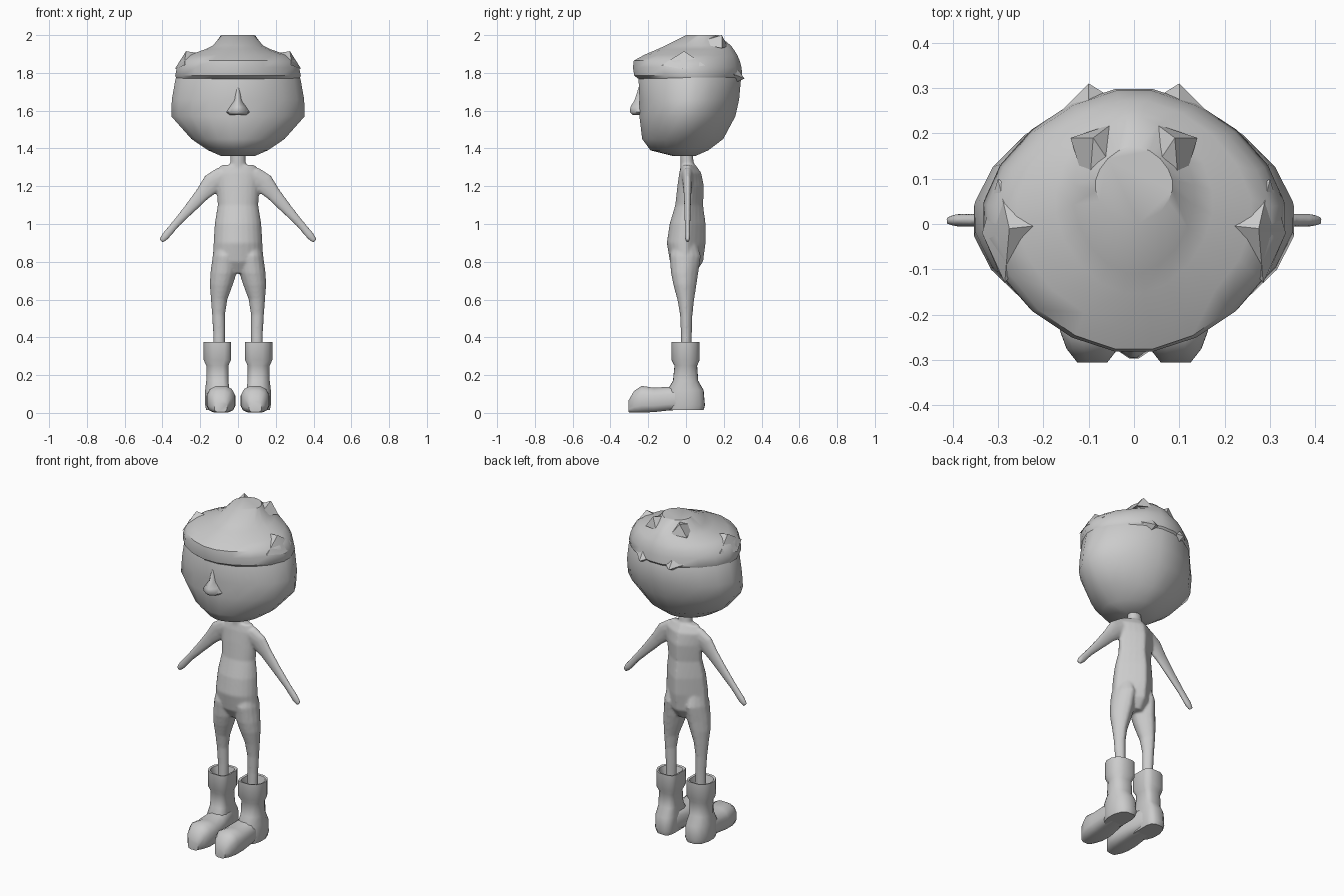
import bpy
import bmesh
from math import cos, sin, tau, radians
from mathutils import Vector

cube = bpy.data.objects.get("Cube")
if cube:
    bpy.data.objects.remove(cube, do_unlink=True)

grey = bpy.data.materials.new("plain grey")
grey.use_nodes = True
colour = (0.6, 0.6, 0.6, 1)
grey.diffuse_color = colour
grey.node_tree.nodes["Principled BSDF"].inputs["Base Color"].default_value = colour


def finish(name, bm, angle):
    bmesh.ops.recalc_face_normals(bm, faces=bm.faces)
    mesh = bpy.data.meshes.new(name)
    bm.to_mesh(mesh)
    bm.free()
    obj = bpy.data.objects.new(name, mesh)
    bpy.context.collection.objects.link(obj)
    mesh.materials.append(grey)
    bpy.ops.object.select_all(action="DESELECT")
    obj.select_set(True)
    bpy.context.view_layer.objects.active = obj
    bpy.ops.object.shade_smooth_by_angle(angle=radians(angle))
    return obj


def power(value, exponent):
    return abs(value) ** exponent * (1 if value > 0 else -1)


def loft(name, sections, sides=16, front=1.0, back=1.0, angle=50, side=1):
    """Skin rings given as (centre, half-axis u, half-axis v); exponents shape the -v and +v halves."""
    bm = bmesh.new()
    rings = []
    for centre, u, v in sections:
        ring = []
        for i in range(sides):
            a = tau * (i + 0.5) / sides
            e = back if sin(a) > 0 else front
            p = Vector(centre) + Vector(u) * power(cos(a), e) + Vector(v) * power(sin(a), e)
            p.x *= side
            ring.append(bm.verts.new(p))
        rings.append(ring)
    for low, high in zip(rings, rings[1:]):
        for i in range(sides):
            j = (i + 1) % sides
            bm.faces.new((low[i], low[j], high[j], high[i]))
    bm.faces.new(rings[0])
    bm.faces.new(rings[-1])
    return finish(name, bm, angle)


def level(rows, x=0):
    """Horizontal rings from (z, half width, front y, back y)."""
    return [((x, (f + b) / 2, z), (w, 0, 0), (0, (b - f) / 2, 0)) for z, w, f, b in rows]


def spike(name, points, tip, side):
    """Pyramid from base points to a tip."""
    bm = bmesh.new()
    base = [bm.verts.new((x * side, y, z)) for x, y, z in points]
    top = bm.verts.new((tip[0] * side, tip[1], tip[2]))
    for i, vert in enumerate(base):
        bm.faces.new((vert, base[(i + 1) % len(base)], top))
    bm.faces.new(base)
    return finish(name, bm, 30)


# Head and nose
loft("head", level([
    (1.36, .09, -.07, .05), (1.39, .16, -.19, .12), (1.45, .25, -.235, .2),
    (1.57, .358, -.25, .265), (1.66, .355, -.25, .285), (1.77, .335, -.255, .295),
    (1.86, .28, -.22, .25)]), 20, 1.1, 1.14)
loft("nose", level([
    (1.578, .05, -.285, -.18), (1.592, .064, -.3, -.18), (1.62, .045, -.297, -.18),
    (1.655, .024, -.275, -.18), (1.73, .016, -.25, -.18)]), 12, 1.4, angle=60)

# Hair: fringe in front, rising to a steep crown set towards the back
loft("hair", level([
    (1.765, .328, -.25, .285), (1.785, .337, -.278, .302), (1.83, .328, -.285, .298),
    (1.865, .308, -.28, .288), (1.895, .262, -.225, .275), (1.925, .175, -.155, .255),
    (1.945, .135, -.11, .24), (2, .086, 0, .172)]), 20, 1.1, 1.14, 40)
for s, word in ((1, "left"), (-1, "right")):
    spike(word + "_side_tuft", [(.335, -.02, 1.82), (.285, -.13, 1.84), (.18, .0, 1.9), (.3, .1, 1.84)],
          (.275, -.01, 1.915), s)
    spike(word + "_back_tuft", [(.2, .21, 1.81), (.1, .2, 1.92), (.02, .26, 1.8), (.1, .24, 1.74)],
          (.1, .31, 1.77), s)
    spike(word + "_crown_tuft", [(.03, .1, 1.985), (.1, .06, 1.96), (.14, .19, 1.93), (.05, .22, 1.94)],
          (.09, .19, 2), s)

# Torso with a ridged back, and neck
torso = loft("body", level([
    (.74, .1, -.05, .05), (.8, .136, -.085, .092), (.9, .13, -.102, .106), (1, .124, -.087, .106),
    (1.1, .108, -.057, .092), (1.2, .115, -.046, .096), (1.27, .12, -.036, .082),
    (1.312, .09, -.026, .052)]), 24, .95, 1.7)
body_parts = [torso, loft("neck", level([
    (1.25, .05, -.035, .05), (1.31, .044, -.03, .045), (1.39, .038, -.032, .032)]), 12)]

for s, word in ((1, "left"), (-1, "right")):
    # Thin flattened arm
    arm = [(.06, 1.25, .07, .034), (.135, 1.217, .056, .025), (.19, 1.157, .04, .02),
           (.26, 1.077, .03, .017), (.33, 1, .022, .015), (.385, .935, .022, .015), (.407, .91, .014, .011)]
    body_parts.append(loft(word + "_arm", [
        ((x, .008, z), (r * .72, 0, r * .7), (0, d, 0)) for x, z, r, d in arm], 12, side=s))
    # Leg
    leg = [(.3, .1, .03, -.027, .03), (.42, .1, .032, -.027, .032), (.52, .103, .035, -.032, .035),
           (.6, .1, .044, -.046, .044), (.68, .088, .062, -.068, .057), (.74, .077, .07, -.08, .066),
           (.83, .069, .066, -.088, .08), (.92, .066, .045, -.06, .05)]
    body_parts.append(loft(word + "_leg", [level([(z, w, f, b)], x)[0] for z, x, w, f, b in leg],
                           16, 1, 1.3, side=s))
    # Open cuffed boot shaft, squarer on the inner side
    shaft = [(.3, .045, -.045, .045), (.372, .062, -.065, .062), (.375, .074, -.078, .074),
             (.28, .074, -.078, .074), (.25, .06, -.062, .06), (.17, .06, -.07, .066),
             (.12, .066, -.1, .095), (.04, .066, -.1, .102), (.015, .06, -.1, .095)]
    loft(word + "_boot_shaft", [(centre, v, u) for centre, u, v in level(shaft, .11)],
         12, .5, .95, 45, s)
    # Boot foot, lofted from heel to toe
    foot = [(.06, .104, .046, .02, .12), (0, .1, .064, .015, .16), (-.09, .093, .072, .012, .14),
            (-.17, .09, .078, .003, .135), (-.235, .09, .075, 0, .145),
            (-.275, .092, .058, 0, .118), (-.305, .092, .034, .003, .065)]
    loft(word + "_boot_foot", [((x, y, (lo + hi) / 2), (w, 0, 0), (0, 0, (hi - lo) / 2))
                               for y, x, w, lo, hi in foot], 12, .55, .8, 45, s)

# Fuse torso, neck and limbs into one soft skin
bpy.ops.object.select_all(action="DESELECT")
for part in body_parts:
    part.select_set(True)
bpy.context.view_layer.objects.active = torso
bpy.ops.object.join()
fuse = torso.modifiers.new("fuse", "REMESH")
fuse.mode = "VOXEL"
fuse.voxel_size = 0.007
fuse.use_smooth_shade = True
soften = torso.modifiers.new("soften", "SMOOTH")
soften.factor = 0.5
soften.iterations = 5
